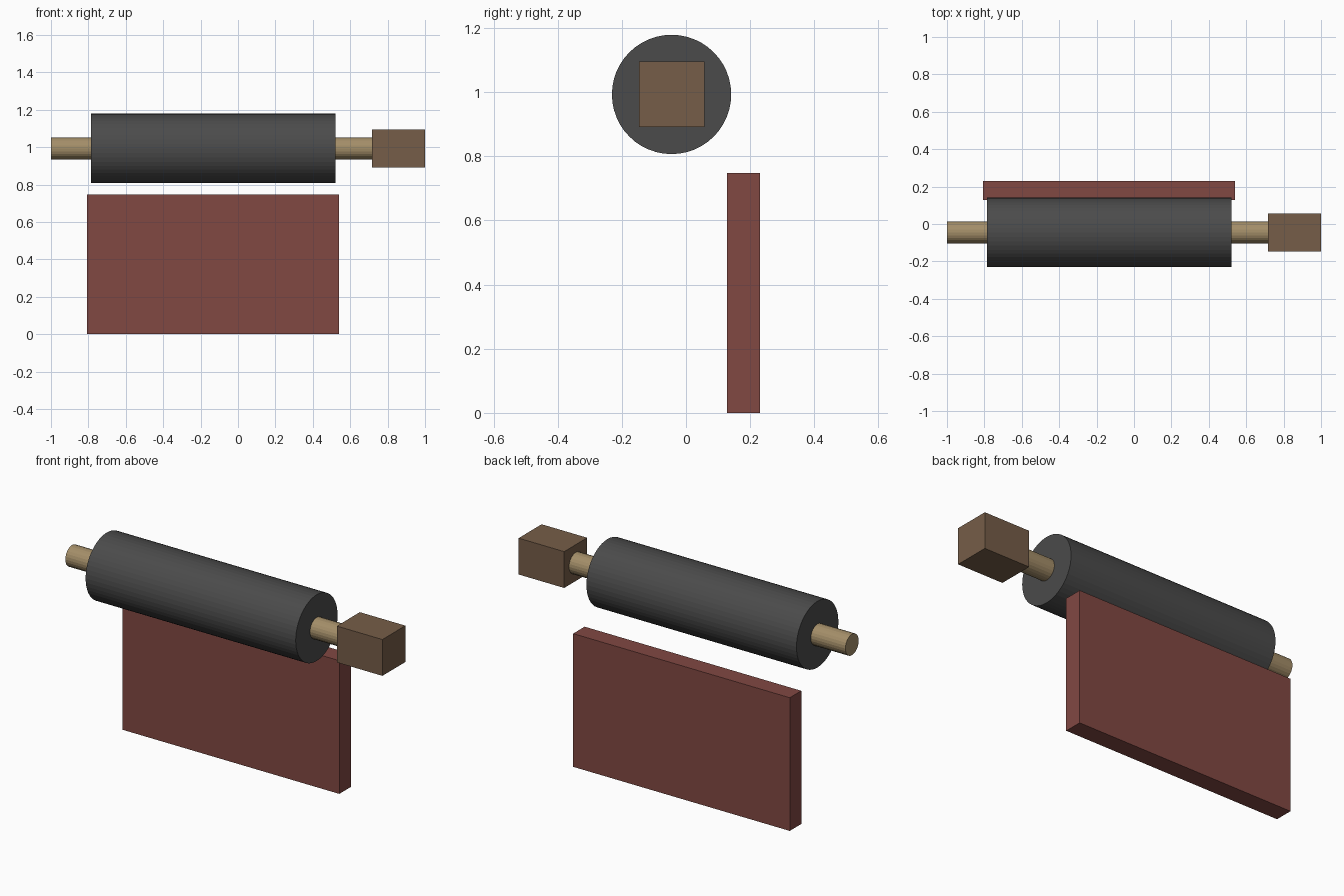
import bpy
from math import pi

if "Cube" in bpy.data.objects:
    bpy.data.objects.remove(bpy.data.objects["Cube"])

AXIS_Y, AXIS_Z = -0.045, 0.993


def paint(obj, name, color):
    obj.name = name
    mat = bpy.data.materials.new(name + "_color")
    mat.diffuse_color = (*color, 1)
    mat.use_nodes = True
    mat.node_tree.nodes["Principled BSDF"].inputs["Base Color"].default_value = mat.diffuse_color
    obj.data.materials.append(mat)


def box(name, lo, hi, color):
    center = [(a + b) / 2 for a, b in zip(lo, hi)]
    bpy.ops.mesh.primitive_cube_add(size=1, location=center)
    obj = bpy.context.object
    obj.scale = [b - a for a, b in zip(lo, hi)]
    bpy.ops.object.transform_apply(location=False, rotation=False, scale=True)
    paint(obj, name, color)


def rod(name, x0, x1, radius, sides, color):
    bpy.ops.mesh.primitive_cylinder_add(
        vertices=sides, radius=radius, depth=x1 - x0,
        location=((x0 + x1) / 2, AXIS_Y, AXIS_Z), rotation=(0, pi / 2, 0))
    paint(bpy.context.object, name, color)


# Roller drum on its axle
rod("roller", -0.785, 0.52, 0.186, 48, (0.07, 0.07, 0.07))
rod("axle", -1.0, 0.73, 0.059, 24, (0.37, 0.27, 0.14))

# Square drive block at the right end of the axle
h = 0.102
box("drive_block", (0.717, AXIS_Y - h, AXIS_Z - h),
    (1.0, AXIS_Y + h, AXIS_Z + h), (0.18, 0.11, 0.065))

# Upright panel behind and below the roller
box("panel", (-0.806, 0.128, 0), (0.54, 0.23, 0.748), (0.22, 0.065, 0.055))
